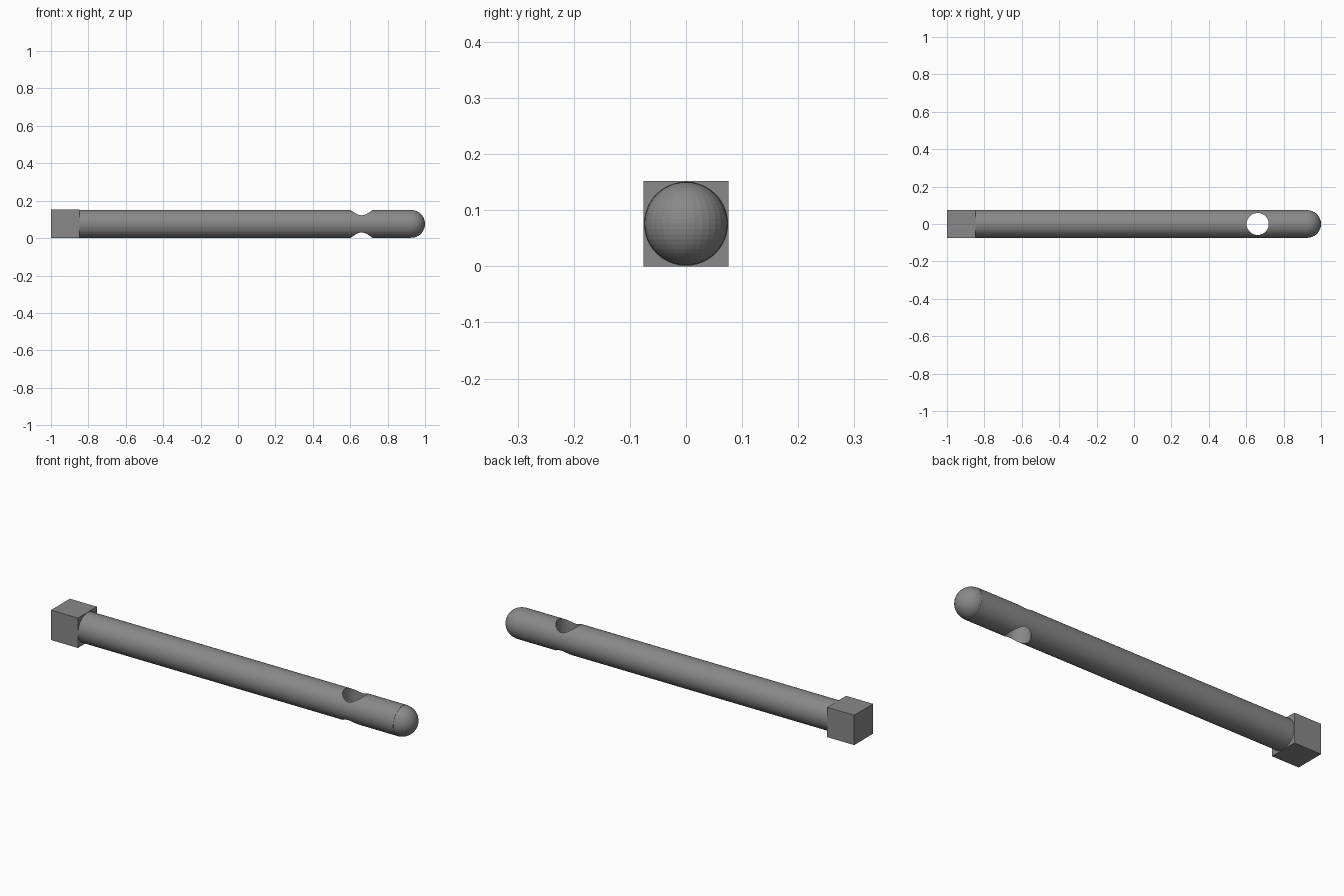
import bpy, bmesh, math
from mathutils import Matrix, Vector

if "Cube" in bpy.data.objects:
    bpy.data.objects.remove(bpy.data.objects["Cube"])

SIDE = 0.152            # square head size
MID = SIDE / 2          # axis height
R = 0.075               # shank radius
TIP_R = 0.074           # rounded tip radius
HOLE_X, HOLE_R = 0.661, 0.059
HEAD_END = -1 + SIDE
TIP_X = 1 - TIP_R

steel = bpy.data.materials.new("dark_steel")
steel.diffuse_color = (0.25, 0.25, 0.25, 1)
steel.use_nodes = True
steel.node_tree.nodes["Principled BSDF"].inputs["Base Color"].default_value = steel.diffuse_color


def make_object(name, bm):
    bmesh.ops.recalc_face_normals(bm, faces=bm.faces)
    mesh = bpy.data.meshes.new(name)
    bm.to_mesh(mesh)
    bm.free()
    mesh.materials.append(steel)
    obj = bpy.data.objects.new(name, mesh)
    bpy.context.collection.objects.link(obj)
    return obj


def cylinder(name, radius, length, center, rotation, sides):
    bm = bmesh.new()
    bmesh.ops.create_cone(bm, cap_ends=True, segments=sides, radius1=radius,
                          radius2=radius, depth=length,
                          matrix=Matrix.Translation(center) @ rotation)
    return make_object(name, bm)


# Square head
bm = bmesh.new()
bmesh.ops.create_cube(bm, size=SIDE, matrix=Matrix.Translation((-1 + MID, 0, MID)))
make_object("square_head", bm)

# Round shank
shank = cylinder("shank", R, TIP_X - HEAD_END, ((TIP_X + HEAD_END) / 2, 0, MID),
                 Matrix.Rotation(math.pi / 2, 4, 'Y'), 40)

# Vertical pin hole through the shank
cutter = cylinder("pin_hole_cutter", HOLE_R, 0.4, (HOLE_X, 0, MID), Matrix(), 40)
cutter.hide_render = True
cutter.hide_set(True)
cut = shank.modifiers.new("pin_hole", 'BOOLEAN')
cut.operation = 'DIFFERENCE'
cut.solver = 'EXACT'
cut.object = cutter

# Rounded tip: outer half of a sphere
bm = bmesh.new()
bmesh.ops.create_uvsphere(bm, u_segments=32, v_segments=24, radius=TIP_R,
                          matrix=Matrix.Translation((TIP_X, 0, MID)))
bmesh.ops.bisect_plane(bm, geom=bm.verts[:] + bm.edges[:] + bm.faces[:],
                       plane_co=Vector((TIP_X, 0, MID)), plane_no=Vector((1, 0, 0)),
                       dist=1e-5, clear_inner=True)
make_object("rounded_tip", bm)
